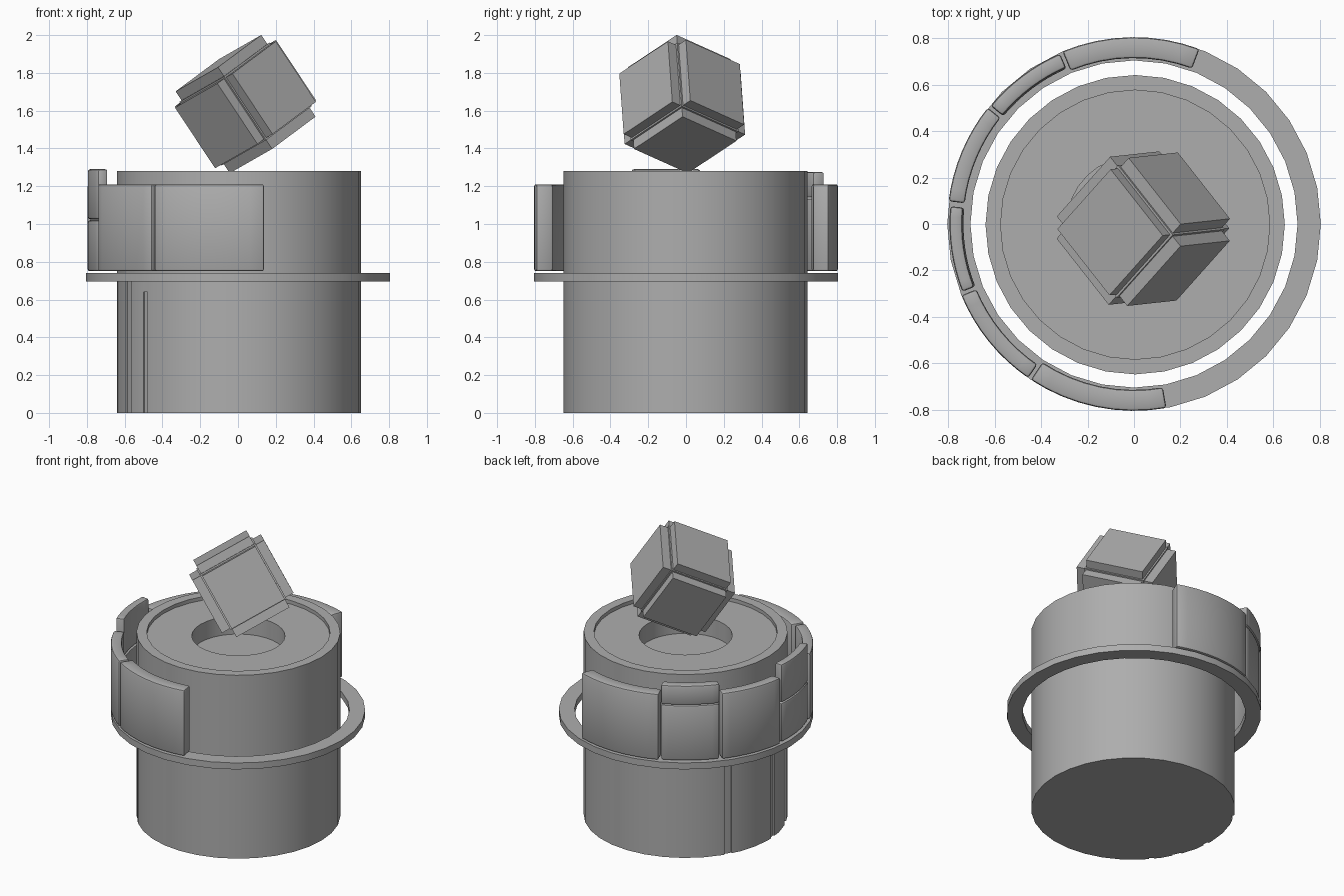
import bpy, bmesh
from math import radians, cos, sin, tau
from mathutils import Vector, Matrix

if "Cube" in bpy.data.objects:
    bpy.data.objects.remove(bpy.data.objects["Cube"])

# Dark grey used on every part
grey = bpy.data.materials.new("dark_grey")
grey.diffuse_color = (0.42, 0.42, 0.42, 1)
grey.use_nodes = True
grey.node_tree.nodes["Principled BSDF"].inputs["Base Color"].default_value = grey.diffuse_color


def make(name, bm, bevel=0.0, smooth=True):
    bmesh.ops.remove_doubles(bm, verts=bm.verts, dist=1e-5)
    bmesh.ops.recalc_face_normals(bm, faces=bm.faces)
    me = bpy.data.meshes.new(name)
    bm.to_mesh(me)
    bm.free()
    me.materials.append(grey)
    ob = bpy.data.objects.new(name, me)
    bpy.context.collection.objects.link(ob)
    if bevel:
        m = ob.modifiers.new("Bevel", 'BEVEL')
        m.width, m.segments, m.limit_method = bevel, 2, 'ANGLE'
        finish(ob, "Bevel")
    if smooth:
        finish(ob)
    return ob


def finish(ob, modifier=None):
    """Apply a modifier, or smooth shade when none is given."""
    bpy.ops.object.select_all(action='DESELECT')
    bpy.context.view_layer.objects.active = ob
    ob.select_set(True)
    if modifier:
        bpy.ops.object.modifier_apply(modifier=modifier)
    else:
        bpy.ops.object.shade_smooth_by_angle(angle=radians(30))


def lathe(profile, closed=False, steps=32):
    bm = bmesh.new()
    vs = [bm.verts.new((r, 0, z)) for r, z in profile]
    pairs = list(zip(vs, vs[1:])) + ([(vs[-1], vs[0])] if closed else [])
    es = [bm.edges.new(p) for p in pairs]
    bmesh.ops.spin(bm, geom=vs + es, cent=(0, 0, 0), axis=(0, 0, 1),
                   angle=tau, steps=steps, use_duplicate=False)
    return bm


def arc_block(bm, a0, a1, r0, r1, z0, z1, steps=8):
    """Curved block between two angles, radii and heights."""
    rows = []
    for i in range(steps + 1):
        a = radians(a0 + (a1 - a0) * i / steps)
        rows.append([bm.verts.new((r * cos(a), r * sin(a), z))
                     for r, z in ((r0, z0), (r1, z0), (r1, z1), (r0, z1))])
    for p, q in zip(rows, rows[1:]):
        for k in range(4):
            bm.faces.new((p[k], p[(k + 1) % 4], q[(k + 1) % 4], q[k]))
    bm.faces.new(rows[0])
    bm.faces.new(rows[-1][::-1])


# Drum body with recessed top and central socket
body = make("drum_body", lathe([
    (0, 0), (0.645, 0), (0.645, 1.28), (0.58, 1.28), (0.58, 1.255),
    (0.295, 1.255), (0.295, 1.13), (0, 1.13)]), smooth=False)

# Shallow vertical slots low on the left side
bm = bmesh.new()
for a0, a1, top in ((147.5, 152, 0.69), (182, 186, 0.71),
                    (201.5, 207, 0.71), (218, 221, 0.64)):
    arc_block(bm, a0, a1, 0.633, 0.68, -0.05, top, 3)
cutter = make("slot_cutter", bm, smooth=False)
cutter.hide_render = True
mod = body.modifiers.new("Slots", 'BOOLEAN')
mod.operation, mod.object, mod.solver = 'DIFFERENCE', cutter, 'EXACT'
finish(body, "Slots")
bpy.data.objects.remove(cutter)
finish(body)
body.location = (0.005, -0.003, 0)

# Flat floating ring
make("ring", lathe([(0.705, 0.695), (0.805, 0.695),
                    (0.805, 0.74), (0.705, 0.74)], closed=True))

# Curved panels standing on the ring: angles, radii, heights
panels = [
    ("back_panel", 69.5, 112.5, 0.715, 0.805, 0.75, 1.21),
    ("back_left_lower_panel", 113.5, 140.5, 0.73, 0.795, 0.75, 1.135),
    ("back_left_upper_panel", 113.5, 140.5, 0.735, 0.8, 1.14, 1.275),
    ("left_rear_panel", 141.5, 173, 0.735, 0.805, 0.75, 1.21),
    ("left_lower_panel", 174.5, 201.5, 0.735, 0.795, 0.75, 1.02),
    ("left_upper_panel", 174.5, 201.5, 0.74, 0.795, 1.025, 1.29),
    ("left_front_panel", 202.5, 235.5, 0.735, 0.805, 0.75, 1.21),
    ("front_panel", 236.5, 280, 0.715, 0.805, 0.75, 1.21),
]
for name, *dims in panels:
    bm = bmesh.new()
    arc_block(bm, *dims)
    make(name, bm, bevel=0.012)

# Tilted cube: its local axes
up = Vector((-0.55, -0.06, 0.83)).normalized()
side = Vector((0.617, 0.669, 0.409))
side = (side - up * side.dot(up)).normalized()
axes = (side, up.cross(side), up)
tilt = Matrix(axes).transposed().to_4x4()
place = Matrix.Translation((0.04, -0.02, 1.635)) @ tilt


def box(name, size, offset=(0, 0, 0)):
    bm = bmesh.new()
    bmesh.ops.create_cube(bm, size=1)
    bmesh.ops.scale(bm, vec=size, verts=bm.verts)
    bmesh.ops.translate(bm, vec=offset, verts=bm.verts)
    ob = make(name, bm, smooth=False)
    ob.matrix_world = place


# Core with a raised plate on each of the six faces
box("cube_core", (0.405, 0.405, 0.405))
for axis in range(3):
    for sign in (-1, 1):
        size, off = [0.385] * 3, [0, 0, 0]
        size[axis] = 0.08
        off[axis] = sign * 0.22
        box("cube_plate", size, off)
